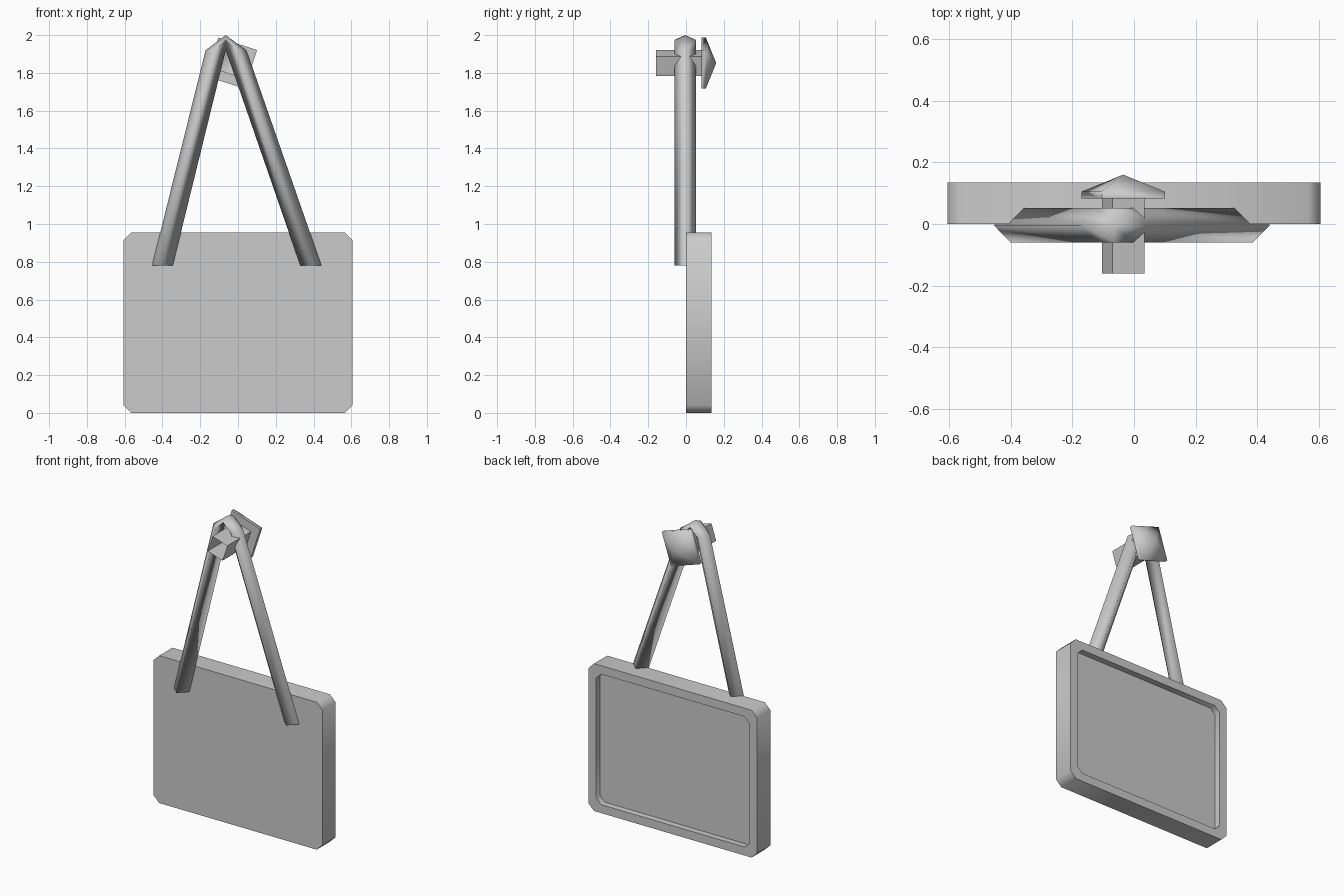
import bpy, bmesh, math

if "Cube" in bpy.data.objects:
    bpy.data.objects.remove(bpy.data.objects["Cube"])


def make_object(name, bm, smooth_angle):
    bmesh.ops.remove_doubles(bm, verts=bm.verts, dist=1e-5)
    bmesh.ops.recalc_face_normals(bm, faces=bm.faces)
    me = bpy.data.meshes.new(name)
    bm.to_mesh(me)
    bm.free()
    ob = bpy.data.objects.new(name, me)
    bpy.context.collection.objects.link(ob)
    bpy.context.view_layer.objects.active = ob
    ob.select_set(True)
    bpy.ops.object.shade_smooth_by_angle(angle=math.radians(smooth_angle))
    ob.select_set(False)
    return ob


def loft(name, rings, cap_start, cap_end, smooth_angle):
    """Bridge successive rings of equal point count with quads."""
    bm = bmesh.new()
    loops = [[bm.verts.new(p) for p in ring] for ring in rings]
    n = len(loops[0])
    for a, b in zip(loops, loops[1:]):
        for i in range(n):
            j = (i + 1) % n
            bm.faces.new((a[i], a[j], b[j], b[i]))
    if cap_start:
        bm.faces.new(loops[0])
    if cap_end:
        bm.faces.new(loops[-1])
    return make_object(name, bm, smooth_angle)


def chamfered_rect(hw, hh, c, y, zc):
    pts = []
    for sx, sz in ((1, 1), (-1, 1), (-1, -1), (1, -1)):
        corner = [(sx * hw, sz * (hh - c)), (sx * (hw - c), sz * hh)]
        pts += corner if sx * sz > 0 else corner[::-1]
    return [(x, y, zc + z) for x, z in pts]


# Sign panel with a shallow recess in the back
H = 0.955 / 2
loft("sign_panel", [
    chamfered_rect(0.605, H, 0.04, 0.0, H),
    chamfered_rect(0.605, H, 0.04, 0.135, H),
    chamfered_rect(0.55, H - 0.055, 0.035, 0.135, H),
    chamfered_rect(0.55, H - 0.055, 0.035, 0.095, H),
], True, True, 50)

# Hanging strap: diamond section, (outer x,z), (inner x,z), side (x,z)
sections = [
    ((-0.455, 0.78), (-0.345, 0.78), (-0.40, 0.78)),
    ((-0.172, 1.92), (-0.065, 1.92), (-0.12, 1.92)),
    ((-0.065, 2.00), (-0.065, 1.92), (-0.065, 1.975)),
    ((0.045, 1.92), (-0.065, 1.92), (-0.01, 1.92)),
    ((0.442, 0.78), (0.33, 0.78), (0.386, 0.78)),
]
YC, YR = -0.004, 0.056
loft("hanging_strap", [
    [(o[0], YC, o[1]), (s[0], YC - YR, s[1]), (i[0], YC, i[1]), (s[0], YC + YR, s[1])]
    for o, i, s in sections
], True, True, 95)

# Square nail: open tube shaft flaring into a pointed head
def nail_ring(r, y):
    return [(-0.035 + r * math.cos(math.radians(27 + 90 * k)), y,
             1.852 + r * math.sin(math.radians(27 + 90 * k))) for k in range(4)]

loft("nail", [nail_ring(r, y) for r, y in (
    (0.078, -0.16), (0.078, 0.083), (0.152, 0.083), (0.152, 0.105), (0.0, 0.16))],
    False, False, 80)
